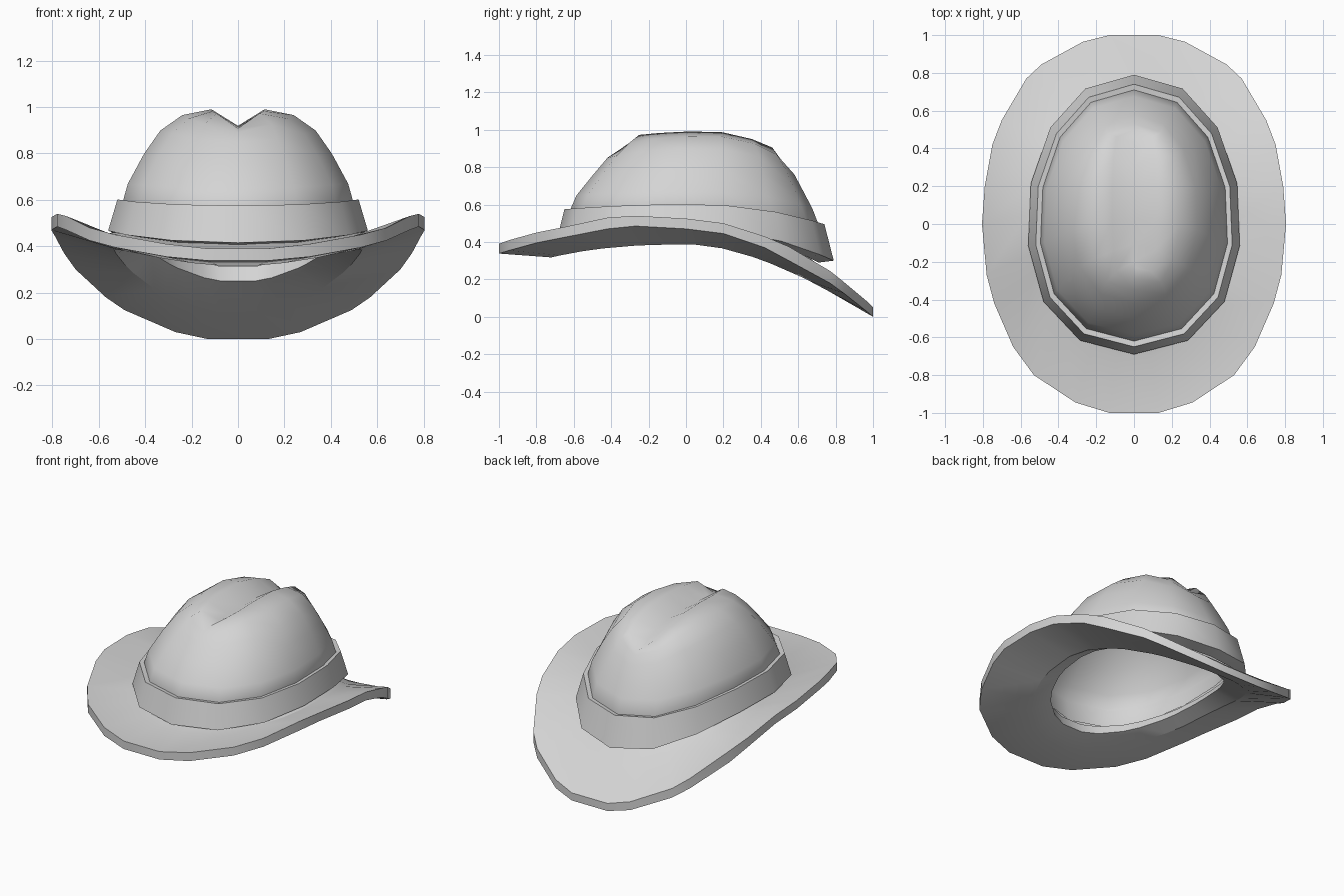
import bpy, bmesh, math

if "Cube" in bpy.data.objects:
    bpy.data.objects.remove(bpy.data.objects["Cube"])

felt = bpy.data.materials.new("light_grey_felt")
felt.diffuse_color = (0.66, 0.66, 0.66, 1)
felt.use_nodes = True
felt.node_tree.nodes["Principled BSDF"].inputs["Base Color"].default_value = felt.diffuse_color


def outline14(half_x):
    """14-sided outline: x as a fraction of the half width, and s from back (1) to front (-1)."""
    pts = []
    for i in range(14):
        k = i if i <= 7 else 14 - i
        pts.append(((1 if i <= 7 else -1) * half_x[k], math.cos(math.pi * k / 7)))
    return pts


EGG = outline14([0, .46, .79, .975, 1, .855, .51, 0])      # head shape
MID = outline14([0, .60, .88, .99, 1, .88, .60, 0])        # fuller ends
BOX = outline14([0, .80, .95, 1, 1, .95, .80, 0])          # ridge shape


def level(s, front, side, back, pf, pb):
    """Height along an oval ring, from front (s=-1) over the side to back (s=1)."""
    if s > 0:
        return side + (back - side) * s ** pb
    return side + (front - side) * (-s) ** pf


def oval(outline, hw, yf, yb, zf, zs, zb, pf=2.0, pb=None, dent=0):
    pb = pf if pb is None else pb
    return [(hw * x, (yf + yb) / 2 + (yb - yf) / 2 * s,
             level(s, zf, zs, zb, pf, pb) - (dent if abs(s) > .99 else 0))
            for x, s in outline]


def loft(name, rings, close=False, angle=35):
    """Skin a stack of rings with quads."""
    bm = bmesh.new()
    rows = [[bm.verts.new(c) for c in r] for r in rings]
    n = len(rows[0])
    pairs = list(zip(rows, rows[1:]))
    if close:
        pairs.append((rows[-1], rows[0]))
    for a, b in pairs:
        for i in range(n):
            j = (i + 1) % n
            bm.faces.new((a[i], a[j], b[j], b[i]))
    bmesh.ops.remove_doubles(bm, verts=bm.verts, dist=0.0005)
    bmesh.ops.recalc_face_normals(bm, faces=bm.faces)
    me = bpy.data.meshes.new(name)
    bm.to_mesh(me)
    bm.free()
    me.materials.append(felt)
    ob = bpy.data.objects.new(name, me)
    bpy.context.collection.objects.link(ob)
    bpy.context.view_layer.objects.active = ob
    ob.select_set(True)
    bpy.ops.object.shade_smooth_by_angle(angle=math.radians(angle))
    ob.select_set(False)
    return ob


# Crown: rings rising to two ridges with a pinched valley open at both ends
loft("crown", [
    oval(EGG, .475, -.60, .685, .43, .49, .34),
    oval(EGG, .495, -.62, .71, .57, .60, .49),
    oval(EGG, .475, -.585, .675, .65, .67, .58, 2.5),
    oval(EGG, .405, -.50, .625, .755, .80, .675, 2.5),
    oval(EGG, .335, -.42, .58, .85, .90, .76, 2.5),
    oval(MID, .24, -.35, .53, .915, .967, .835, 2.5, dent=.025),
    oval(BOX, .115, -.29, .50, .968, .992, .885, 2, dent=.06),
    oval(BOX, 0, -.23, .43, .91, .92, .845, 2),
], angle=75)

# Hat band: tapered loop with a narrow top lip
loft("hat_band", [
    oval(EGG, .56, -.69, .79, .415, .47, .30),
    oval(EGG, .52, -.65, .74, .575, .603, .495),
    oval(EGG, .49, -.62, .71, .57, .598, .49),
    oval(EGG, .49, -.62, .71, .405, .46, .29),
], close=True)

# Brim rim, right half from back to front: x, y, underside z, top z
RIM = [(.13, 1, 0, .05), (.27, .965, .03, .085), (.49, .845, .125, .185),
       (.57, .77, .18, .245), (.70, .55, .30, .375), (.75, .42, .37, .43),
       (.79, .20, .445, .50), (.805, 0, .47, .525), (.78, -.27, .485, .54),
       (.74, -.42, .47, .53), (.64, -.65, .425, .48), (.53, -.80, .395, .45),
       (.31, -.945, .355, .41), (.13, -1, .338, .39)]
rim = RIM + [(-x, y, a, b) for x, y, a, b in reversed(RIM)]
inner = []
for x, y, a, b in rim:
    t = math.atan2(x / .8, y)
    inner.append((math.sin(t), math.cos(t)))

# Brim: swept-up sides, dropped back, underside folded up into the opening
loft("brim", [
    oval(inner, .44, -.575, .635, .36, .42, .245),
    oval(inner, .535, -.73, .81, .315, .387, .11, 2.6, 1.6),
    [(x, y, a) for x, y, a, b in rim],
    [(x, y, b) for x, y, a, b in rim],
    oval(inner, .57, -.71, .80, .385, .455, .205, 1.8),
    oval(inner, .465, -.59, .67, .42, .47, .31),
], close=True, angle=25)
